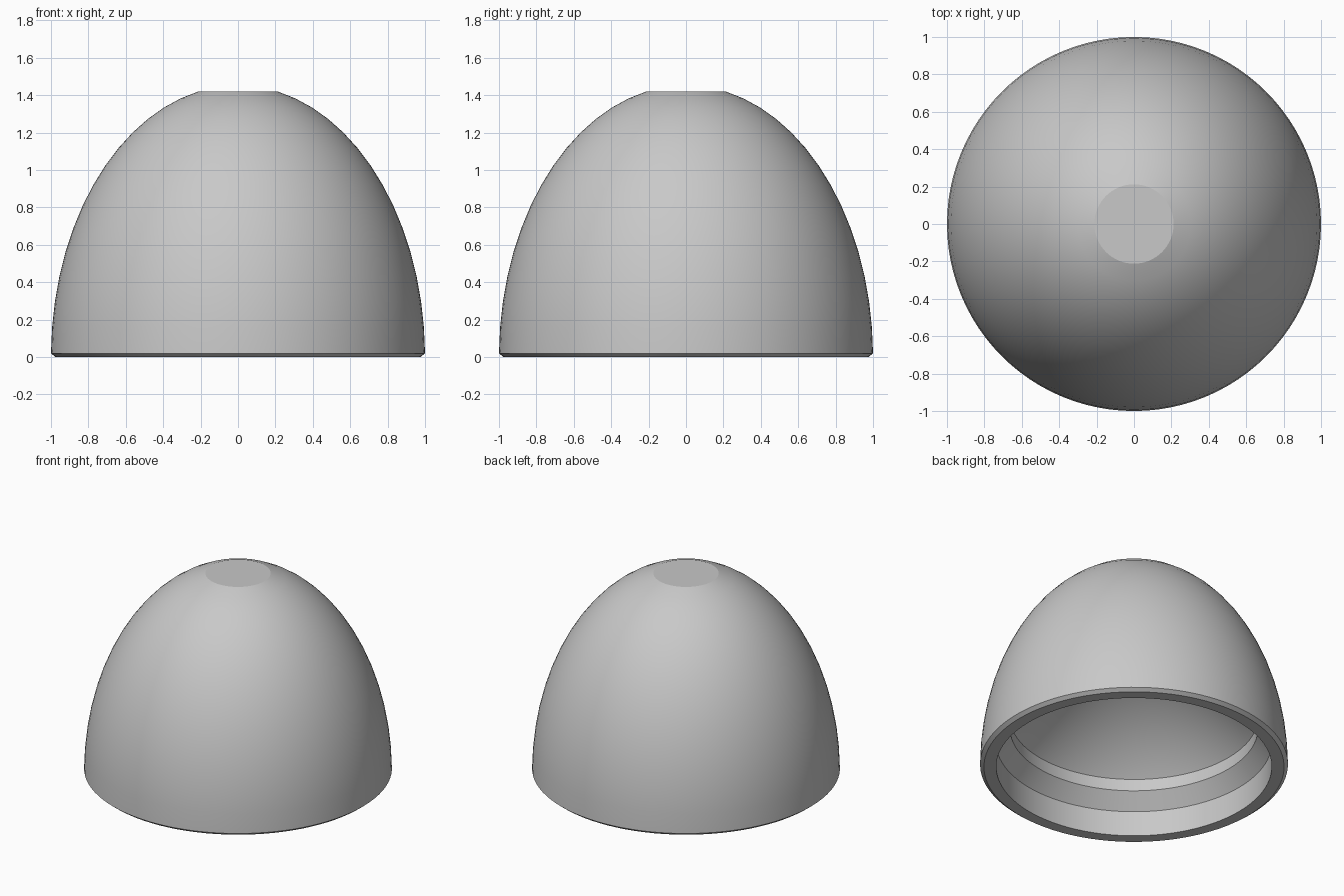
import bpy
import bmesh
import math

cube = bpy.data.objects.get("Cube")
if cube:
    bpy.data.objects.remove(cube, do_unlink=True)

SIDES = 96
HEIGHT = 1.453     # full height of the half ellipse before its tip is cut flat
FLAT_TOP = 1.42
RIM = 0.02

# Material
grey = bpy.data.materials.new("plain_grey")
grey.use_nodes = True
colour = (0.58, 0.58, 0.58, 1)
grey.diffuse_color = colour
grey.node_tree.nodes["Principled BSDF"].inputs["Base Color"].default_value = colour


def lathe(name, profile):
    """Spin a closed (radius, height) profile around z."""
    bm = bmesh.new()
    verts = [bm.verts.new((r, 0, z)) for r, z in profile]
    edges = [bm.edges.new(pair) for pair in zip(verts, verts[1:])]
    bmesh.ops.spin(bm, geom=verts + edges, cent=(0, 0, 0), axis=(0, 0, 1),
                   angle=math.tau, steps=SIDES, use_merge=True)
    bmesh.ops.remove_doubles(bm, verts=bm.verts, dist=0.0005)
    bmesh.ops.recalc_face_normals(bm, faces=bm.faces)
    mesh = bpy.data.meshes.new(name)
    bm.to_mesh(mesh)
    bm.free()
    mesh.materials.append(grey)
    obj = bpy.data.objects.new(name, mesh)
    bpy.context.collection.objects.link(obj)
    bpy.ops.object.select_all(action="DESELECT")
    obj.select_set(True)
    bpy.context.view_layer.objects.active = obj
    bpy.ops.object.shade_smooth_by_angle(angle=math.radians(20))
    return obj


# Outer dome, from the cut tip down to the rim
start = math.asin(FLAT_TOP / HEIGHT)
end = math.asin(RIM / HEIGHT)
steps = 14
angles = [start + (end - start) * i / steps for i in range(steps + 1)]
outside = [(0, FLAT_TOP)] + [(math.cos(a), HEIGHT * math.sin(a)) for a in angles]

# Chamfered rim, straight socket, tapered step and collar
socket = [(0.975, 0), (0.895, 0), (0.895, 0.18), (0.805, 0.285), (0.805, 0.37)]

# Conical hollow, closing to a point
hollow = [(0, 1.175)]

lathe("hollow_dome", outside + socket + hollow)
